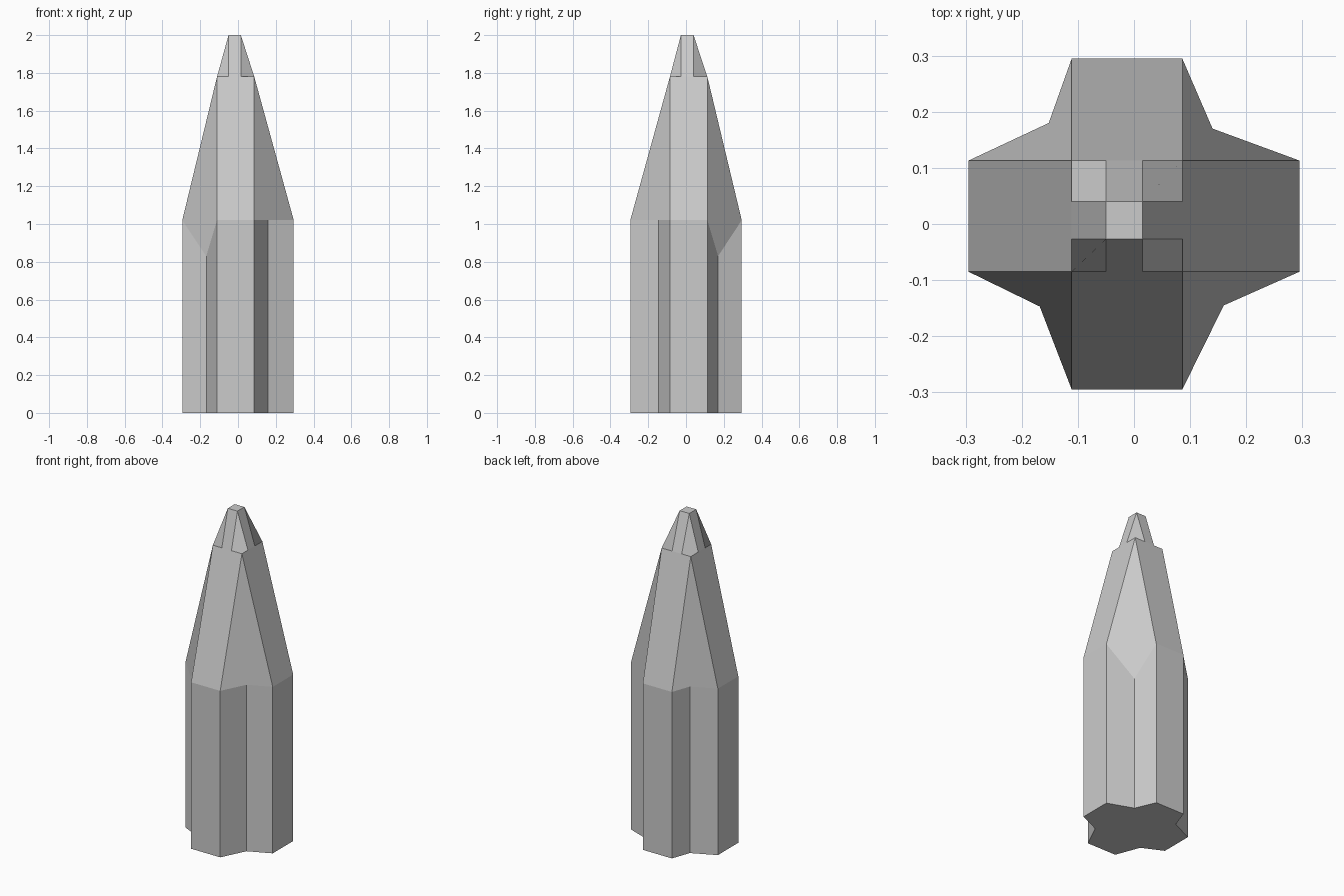
import bpy, bmesh
from mathutils import Vector, geometry

if "Cube" in bpy.data.objects:
    bpy.data.objects.remove(bpy.data.objects["Cube"])

# Coordinates per side: outer arm, mid (arm half-width), tip
X = {-1: (-.295, -.111, -.05), 1: (.295, .086, .015)}
Y = {-1: (-.295, -.085, -.027), 1: (.295, .113, .04)}
# Concave corners between the arms: x, y, height where the taper begins
INNER = {(-1, -1): (-.168, -.147, .83), (1, -1): (.16, -.145, 1.02),
         (1, 1): (.14, .17, .83), (-1, 1): (-.152, .18, 1.02)}
Z1, Z2, Z3 = 1.02, 1.78, 2.0

bm = bmesh.new()


def face(*pts):
    """Polygon facing away from the core; keeps its first vertex when flipped."""
    pts = [Vector(p) for p in pts]
    n = geometry.normal(pts)
    c = sum(pts, Vector()) / len(pts)
    if n.dot(c - Vector((0, 0, 1))) < 0:
        pts = [pts[0]] + pts[:0:-1]
    bm.faces.new([bm.verts.new(p) for p in pts])


# Corners: lower walls, long tapered groove and small tip facet
for (sx, sy), (ix, iy, iz) in INNER.items():
    (xo, xm, xt), (yo, ym, yt) = X[sx], Y[sy]
    inner, shoulder = (ix, iy, iz), (xm, ym, Z2)
    for x, y in ((xm, yo), (xo, ym)):
        face((x, y, 0), (ix, iy, 0), inner, (x, y, Z1))
    face(shoulder, (xm, yo, Z1), inner, (xo, ym, Z1))
    facet = [(xt, yt, Z3), (xt, ym, Z2), shoulder, (xm, yt, Z2)]
    if sx * sy < 0:                      # these two corners have a small ledge
        facet = facet[1:] + facet[:1]
    face(*facet)

# Four arms: upright panel, tapered panel, tip strip
for A, B, swap in ((X, Y, False), (Y, X, True)):
    def P(a, b, z):
        return (b, a, z) if swap else (a, b, z)
    (_, a0, t0), (_, a1, t1) = A[-1], A[1]
    for s in (-1, 1):
        bo, bmid, bt = B[s]
        face(P(a0, bo, 0), P(a1, bo, 0), P(a1, bo, Z1), P(a0, bo, Z1))
        face(P(a0, bo, Z1), P(a1, bo, Z1), P(a1, bmid, Z2),
             P(t1, bmid, Z2), P(t0, bmid, Z2), P(a0, bmid, Z2))
        face(P(t0, bmid, Z2), P(t1, bmid, Z2), P(t1, bt, Z3), P(t0, bt, Z3))

# Flat tip and base
tx, ty = (X[-1][2], X[1][2]), (Y[-1][2], Y[1][2])
face((tx[0], ty[0], Z3), (tx[1], ty[0], Z3), (tx[1], ty[1], Z3), (tx[0], ty[1], Z3))
base = []
for sx, sy in INNER:
    ends = [(X[sx][0], Y[sy][1], 0), (X[sx][1], Y[sy][0], 0)]
    if sx * sy < 0:
        ends.reverse()
    base += [ends[0], INNER[sx, sy][:2] + (0,), ends[1]]
face(*base)

bmesh.ops.remove_doubles(bm, verts=bm.verts, dist=1e-4)
mesh = bpy.data.meshes.new("pointed_column")
bm.to_mesh(mesh)
bm.free()
bpy.context.collection.objects.link(bpy.data.objects.new("pointed_column", mesh))
